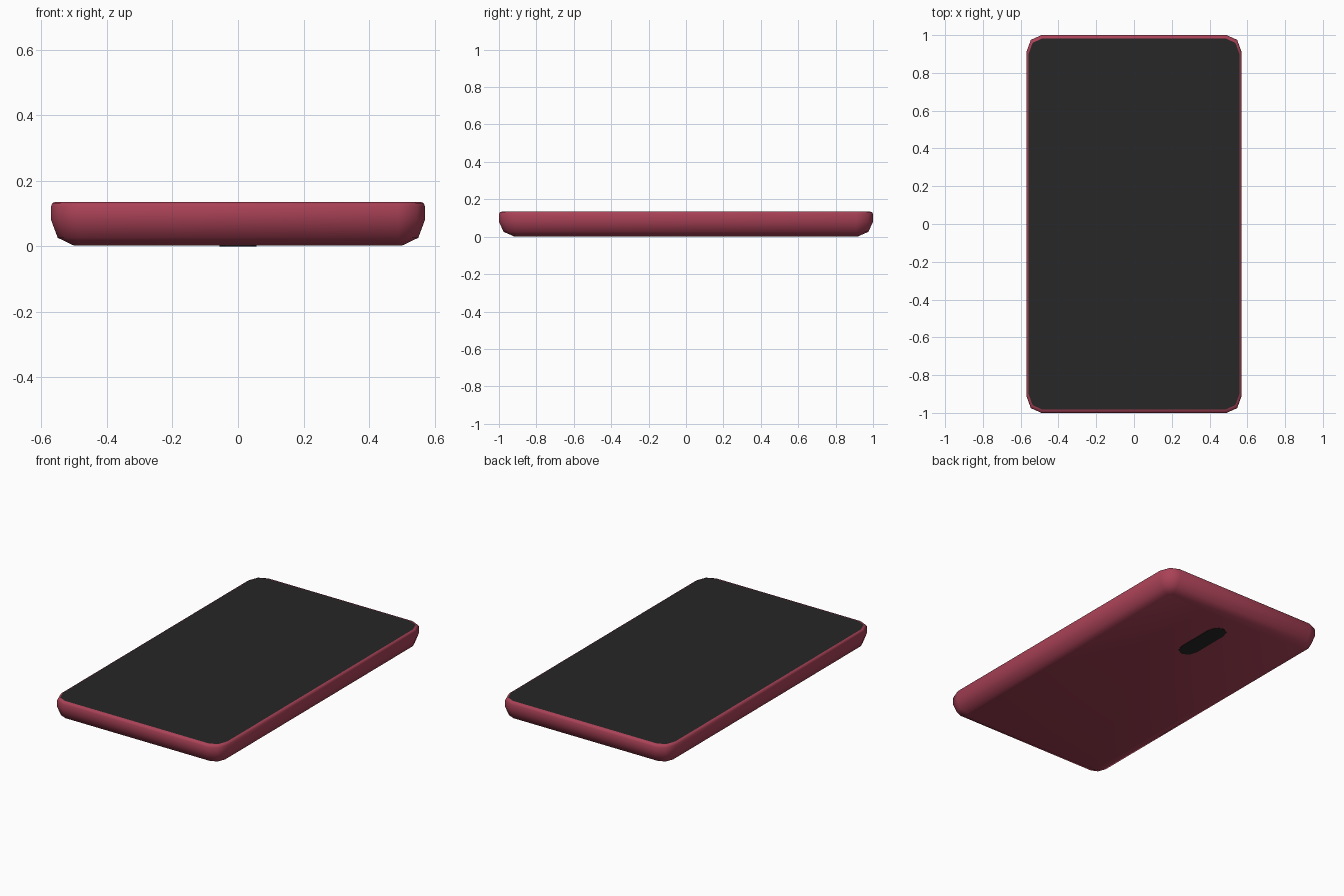
import bpy, bmesh

if "Cube" in bpy.data.objects:
    bpy.data.objects.remove(bpy.data.objects["Cube"])


def material(name, rgb):
    m = bpy.data.materials.new(name)
    m.diffuse_color = (*rgb, 1.0)
    m.use_nodes = True
    m.node_tree.nodes["Principled BSDF"].inputs["Base Color"].default_value = m.diffuse_color
    return m


red = material("dark red", (0.40, 0.054, 0.095))
black = material("soft black", (0.020, 0.020, 0.020))


def ring(bm, hx, hy, cx, cy, z, y0=0.0):
    """Rounded rectangle with three points per corner, counter-clockwise."""
    quarter = [(hx, hy - cy), (hx - 0.3 * cx, hy - 0.28 * cy), (hx - cx, hy)]
    pts = []
    for sx, sy in ((1, 1), (-1, 1), (-1, -1), (1, -1)):
        corner = [(sx * x, sy * y) for x, y in quarter]
        pts += corner if sx * sy > 0 else corner[::-1]
    return [bm.verts.new((x, y + y0, z)) for x, y in pts]


def loft(name, levels, mat, y0=0.0, bottom=True, top=True, smooth=False):
    bm = bmesh.new()
    rings = [ring(bm, *lv, y0=y0) for lv in levels]
    for lo, hi in zip(rings, rings[1:]):
        n = len(lo)
        for i in range(n):
            j = (i + 1) % n
            bm.faces.new((lo[i], lo[j], hi[j], hi[i]))
    if bottom:
        bm.faces.new(rings[0][::-1])
    if top:
        bm.faces.new(rings[-1])
    for f in bm.faces:
        f.smooth = smooth
    me = bpy.data.meshes.new(name)
    bm.to_mesh(me)
    bm.free()
    me.materials.append(mat)
    ob = bpy.data.objects.new(name, me)
    bpy.context.collection.objects.link(ob)
    return ob


# rounded shell: half width, half length, corner x, corner y, height
rim = (0.558, 0.981, 0.07, 0.08, 0.135)
loft("body_shell", [
    (0.50, 0.92, 0.025, 0.025, 0.002),
    (0.55, 0.975, 0.06, 0.065, 0.026),
    (0.57, 1.00, 0.08, 0.09, 0.08),
    (0.57, 1.00, 0.08, 0.09, 0.122),
    (0.566, 0.994, 0.077, 0.087, 0.132),
    rim], red, top=False, smooth=True)

# display glass closing the top of the shell
loft("screen", [rim], black, bottom=False)

# oval camera window on the back
loft("camera_window", [(0.056, 0.185, 0.05, 0.065, 0.0),
                       (0.056, 0.185, 0.05, 0.065, 0.003)],
     black, y0=0.615, top=False)
